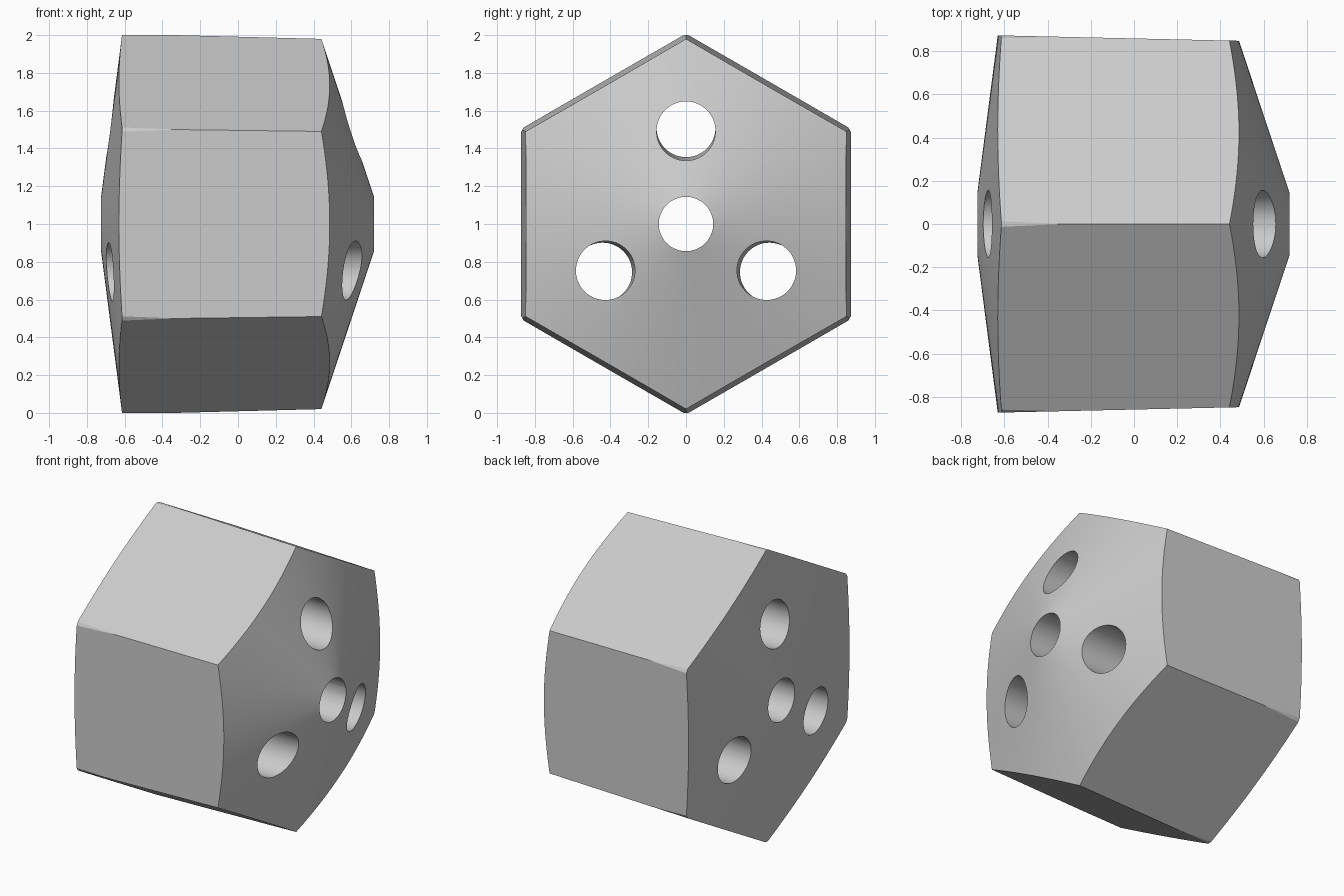
import bpy, bmesh
from math import sin, cos, pi, radians
from mathutils import Vector

cube = bpy.data.objects.get("Cube")
if cube:
    bpy.data.objects.remove(cube, do_unlink=True)

grey = bpy.data.materials.new("plain grey")
grey.use_nodes = True
grey.diffuse_color = (0.6, 0.6, 0.6, 1)
grey.node_tree.nodes["Principled BSDF"].inputs["Base Color"].default_value = (0.6, 0.6, 0.6, 1)


def loft(name, rings, sides, angle=0.0):
    """Solid along x from rings of (x, radius, offset from the axis)."""
    bm = bmesh.new()
    axis = Vector((0, sin(angle), cos(angle)))
    loops = []
    for x, radius, offset in rings:
        centre = Vector((x, 0, 1)) + axis * offset
        loops.append([bm.verts.new(centre + Vector((0, radius * sin(a), radius * cos(a))))
                      for a in (2 * pi * i / sides for i in range(sides))])
    for low, high in zip(loops, loops[1:]):
        for i in range(sides):
            j = (i + 1) % sides
            bm.faces.new((low[i], low[j], high[j], high[i]))
    bm.faces.new(loops[0])
    bm.faces.new(loops[-1])
    bmesh.ops.recalc_face_normals(bm, faces=bm.faces)
    mesh = bpy.data.meshes.new(name)
    bm.to_mesh(mesh)
    bm.free()
    mesh.materials.append(grey)
    obj = bpy.data.objects.new(name, mesh)
    bpy.context.collection.objects.link(obj)
    return obj


def cut(target, tool, operation):
    tool.hide_render = True
    bpy.context.view_layer.objects.active = target
    mod = target.modifiers.new("cut", 'BOOLEAN')
    mod.operation = operation
    mod.solver = 'EXACT'
    mod.object = tool
    bpy.ops.object.modifier_apply(modifier=mod.name)
    bpy.data.objects.remove(tool, do_unlink=True)


# Tapered hexagonal body
body = loft("hexagonal_body", [(-0.8, 1.0122, 0), (0.8, 0.9706, 0)], 6)

# Turned envelope: conical ends and a slight rounding of the corners
envelope = loft("turned_envelope", [(-0.737, 0.05, 0), (-0.614, 1, 0),
                                    (0.435, 1, 0), (0.751, 0.05, 0)], 144)
cut(body, envelope, 'INTERSECT')

# Centre hole, then three slightly splayed holes around it
cut(body, loft("centre_hole", [(-1, 0.144, 0), (1, 0.144, 0)], 64), 'DIFFERENCE')
for k in range(3):
    hole = loft("outer_hole", [(-1, 0.156, 0.514), (1, 0.156, 0.487)], 64, k * 2 * pi / 3)
    cut(body, hole, 'DIFFERENCE')

# Smooth cones and bores, crisp edges
bpy.ops.object.select_all(action='DESELECT')
body.select_set(True)
bpy.context.view_layer.objects.active = body
bpy.ops.object.shade_smooth_by_angle(angle=radians(10))
